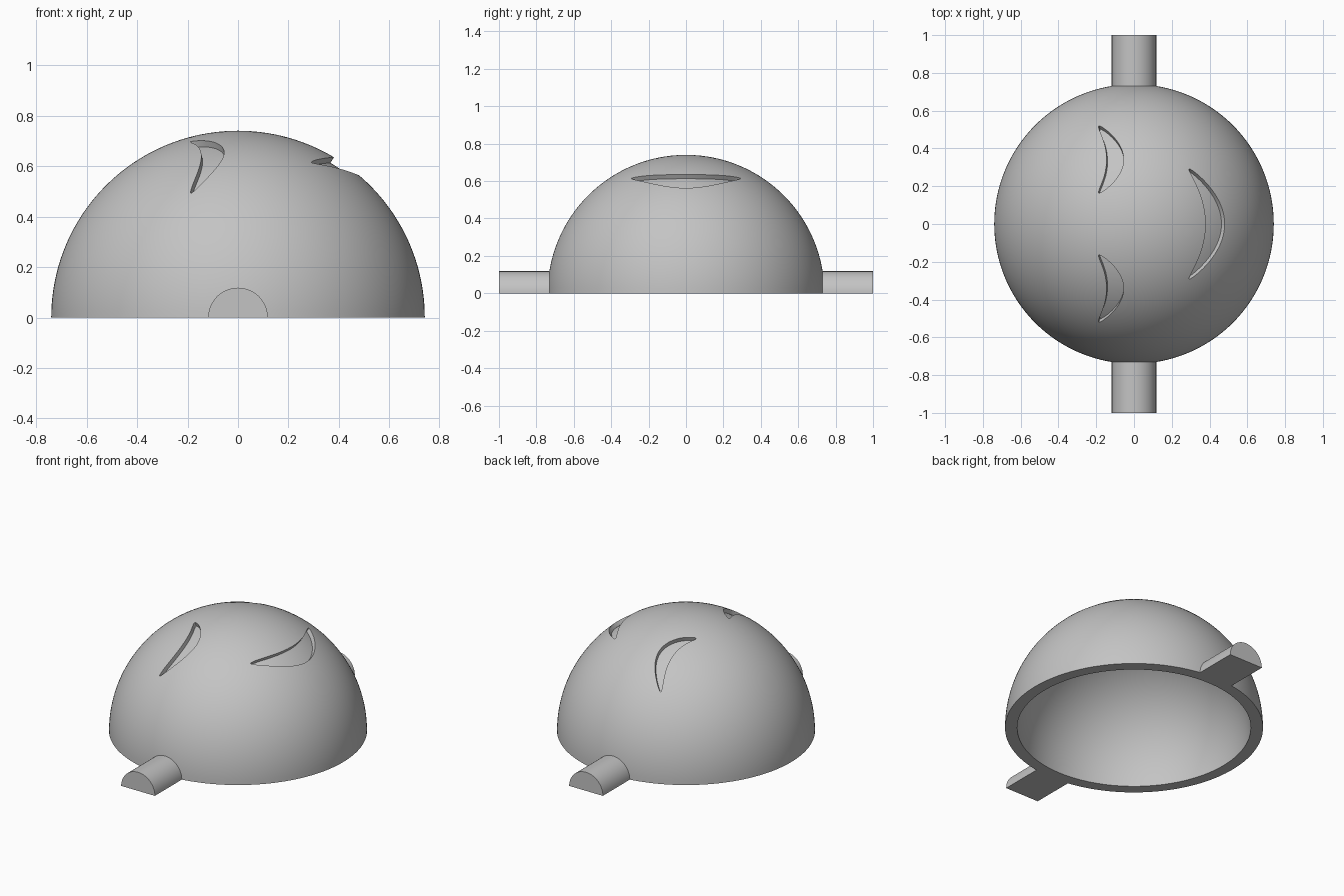
import bpy, bmesh, math
from mathutils import Vector

OUTER, INNER, FLOOR = 0.74, 0.67, 0.714
PEG_RADIUS = 0.118

if "Cube" in bpy.data.objects:
    bpy.data.objects.remove(bpy.data.objects["Cube"])

grey = bpy.data.materials.new("plain grey")
grey.use_nodes = True
colour = (0.55, 0.55, 0.55, 1)
grey.diffuse_color = colour
grey.node_tree.nodes["Principled BSDF"].inputs["Base Color"].default_value = colour


def make_object(name, bm):
    bmesh.ops.recalc_face_normals(bm, faces=bm.faces)
    mesh = bpy.data.meshes.new(name)
    bm.to_mesh(mesh)
    bm.free()
    mesh.materials.append(grey)
    obj = bpy.data.objects.new(name, mesh)
    bpy.context.collection.objects.link(obj)
    return obj


def smooth(obj):
    bpy.ops.object.select_all(action='DESELECT')
    obj.select_set(True)
    bpy.context.view_layer.objects.active = obj
    bpy.ops.object.shade_smooth_by_angle(angle=math.radians(30))


def dome_shell():
    """Lathe a quarter-ring profile into a hollow dome."""
    bm = bmesh.new()
    steps = 40
    arc = [math.pi / 2 * i / steps for i in range(steps + 1)]
    path = [(OUTER * math.sin(a), OUTER * math.cos(a)) for a in arc]
    path += [(INNER * math.sin(a), INNER * math.cos(a)) for a in reversed(arc)]
    verts = [bm.verts.new((x, 0, z)) for x, z in path]
    edges = [bm.edges.new(pair) for pair in zip(verts, verts[1:])]
    bmesh.ops.spin(bm, geom=verts + edges, axis=(0, 0, 1), cent=(0, 0, 0),
                   steps=160, angle=math.tau)
    bmesh.ops.remove_doubles(bm, verts=bm.verts, dist=1e-4)
    return make_object("dome", bm)


def crescent_cutter(name, centre_y, half_length, tip_x, inner_x, outer_x):
    """Crescent patch extended along the dome's radii, with a curved floor."""
    bm = bmesh.new()
    rows, cols = 48, 6
    middle, half_width = (inner_x + outer_x) / 2, (outer_x - inner_x) / 2
    round_tip = 0.013
    layers = []
    for radius in (FLOOR, OUTER + 0.05):
        grid = []
        for i in range(rows + 1):
            t = math.sin((i / rows - 0.5) * math.pi * 0.98)
            width = (half_width - round_tip) * (1 - t * t) + round_tip * math.sqrt(1 - t ** 8)
            mid = middle + (tip_x - middle) * t * t
            row = []
            for j in range(cols + 1):
                x = mid + width * (2 * j / cols - 1)
                y = centre_y + half_length * t
                z = math.sqrt(OUTER ** 2 - x * x - y * y)
                row.append(bm.verts.new(Vector((x, y, z)).normalized() * radius))
            grid.append(row)
        layers.append(grid)
        for a, b in zip(grid, grid[1:]):
            for j in range(cols):
                bm.faces.new((a[j], a[j + 1], b[j + 1], b[j]))
    # Side walls join the two curved patches
    rims = [g[0] + [r[-1] for r in g[1:]] + g[-1][-2::-1] + [r[0] for r in g[-2:0:-1]]
            for g in layers]
    low, high = rims
    for k in range(len(low)):
        n = (k + 1) % len(low)
        bm.faces.new((low[k], low[n], high[n], high[k]))
    return make_object(name, bm)


def peg(name, side):
    """Half-round bar lying flat beside the dome."""
    bm = bmesh.new()
    steps = 32
    ends = []
    for y in (0.72 * side, side):
        ends.append([bm.verts.new((PEG_RADIUS * math.cos(math.pi * i / steps), y,
                                   PEG_RADIUS * math.sin(math.pi * i / steps)))
                     for i in range(steps + 1)])
    a, b = ends
    bm.faces.new(a)
    bm.faces.new(b)
    for i in range(steps + 1):
        n = (i + 1) % (steps + 1)
        bm.faces.new((a[i], a[n], b[n], b[i]))
    smooth(make_object(name, bm))


# Dome with two eye grooves and a mouth groove
dome = dome_shell()
cutters = [crescent_cutter("mouth_cutter", 0, 0.292, 0.293, 0.38, 0.48)]
for label, side in (("left", 1), ("right", -1)):
    cutters.append(crescent_cutter(label + "_eye_cutter", 0.342 * side, 0.178,
                                   -0.185, -0.145, -0.055))
bpy.context.view_layer.objects.active = dome
for cutter in cutters:
    groove = dome.modifiers.new("groove", 'BOOLEAN')
    groove.operation = 'DIFFERENCE'
    groove.solver = 'EXACT'
    groove.object = cutter
    bpy.ops.object.modifier_apply(modifier=groove.name)
    bpy.data.objects.remove(cutter)
smooth(dome)

# Pegs at both ends
peg("front_peg", -1)
peg("back_peg", 1)
